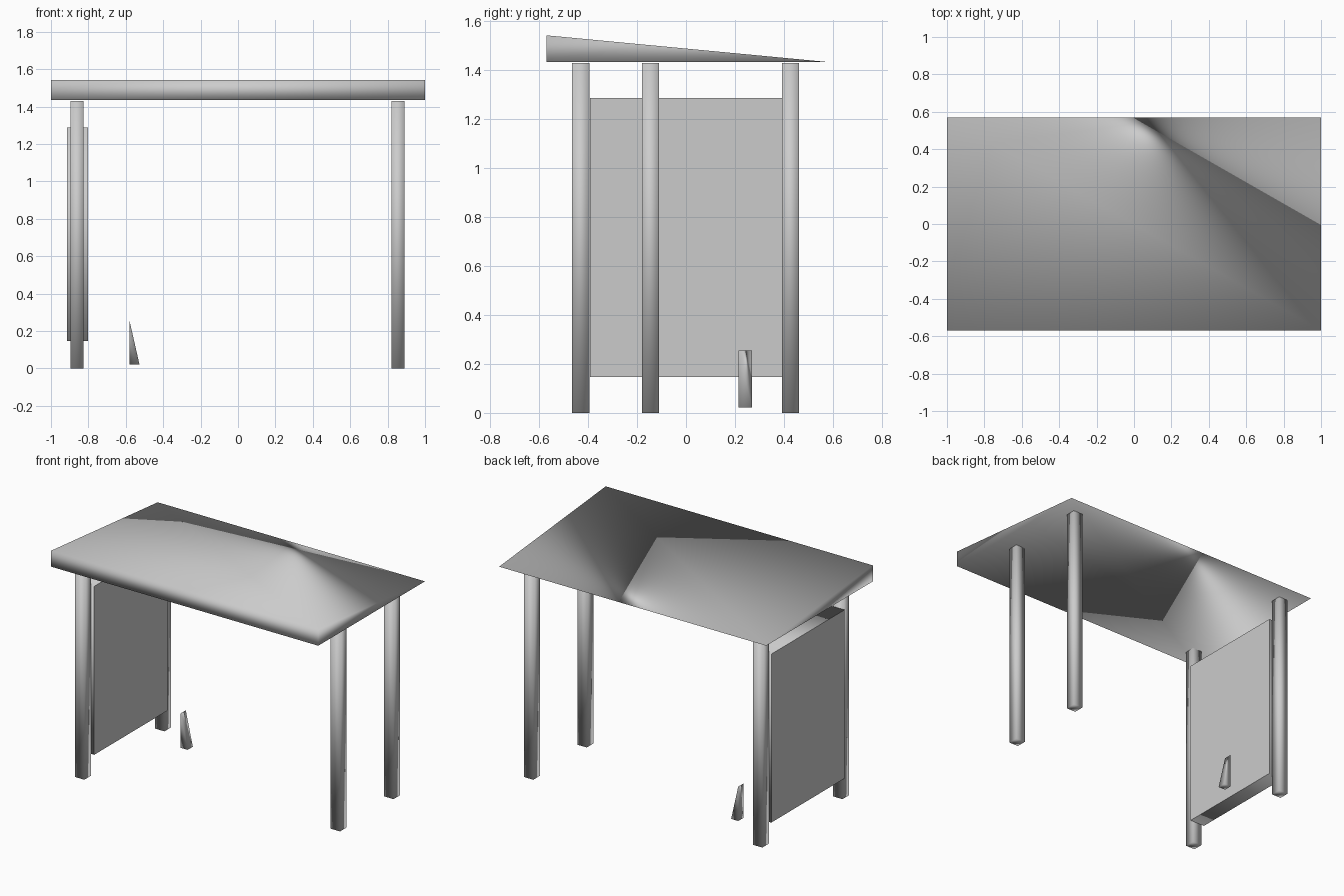
import bpy
import bmesh
from mathutils import Vector

cube = bpy.data.objects.get("Cube")
if cube:
    bpy.data.objects.remove(cube, do_unlink=True)

grey = bpy.data.materials.new("plain grey")
grey.use_nodes = True
colour = (0.6, 0.6, 0.6, 1)
grey.diffuse_color = colour
grey.node_tree.nodes["Principled BSDF"].inputs["Base Color"].default_value = colour


def finish(name, bm):
    bmesh.ops.recalc_face_normals(bm, faces=bm.faces)
    for face in bm.faces:
        face.smooth = True
    mesh = bpy.data.meshes.new(name)
    bm.to_mesh(mesh)
    bm.free()
    mesh.materials.append(grey)
    obj = bpy.data.objects.new(name, mesh)
    bpy.context.collection.objects.link(obj)
    return obj


def box(name, low, high):
    """Smooth-shaded block between two opposite corners."""
    low, high = Vector(low), Vector(high)
    bm = bmesh.new()
    bmesh.ops.create_cube(bm, size=1)
    bmesh.ops.scale(bm, vec=high - low, verts=bm.verts)
    bmesh.ops.translate(bm, vec=(low + high) / 2, verts=bm.verts)
    return finish(name, bm)


def wedge(name, profile, offset):
    """Triangular prism whose vertex normals average its triangles evenly."""
    bm = bmesh.new()
    near = [bm.verts.new(p) for p in profile]
    far = [bm.verts.new(Vector(p) + Vector(offset)) for p in profile]
    bm.faces.new(near)
    bm.faces.new(far)
    for a, b in ((1, 0), (1, 2), (0, 2)):
        bm.faces.new((near[a], far[a], far[b]))
        bm.faces.new((near[a], far[b], near[b]))
    bmesh.ops.recalc_face_normals(bm, faces=bm.faces)
    normals = [sum((f.normal for f in v.link_faces), Vector()).normalized()
               for v in bm.verts]
    obj = finish(name, bm)
    obj.data.normals_split_custom_set_from_vertices(normals)
    return obj


# Sloping roof, thick at the front and sharp at the back
wedge("roof", [(-1, 0.57, 1.435), (-1, -0.57, 1.435), (-1, -0.57, 1.543)], (2, 0, 0))

# Four square posts
half = 0.035
for name, x, y in (("front_right_post", -0.86, -0.43), ("back_right_post", -0.86, 0.427),
                   ("front_left_post", 0.855, -0.145), ("back_left_post", 0.855, 0.427)):
    box(name, (x - half, y - half, 0), (x + half, y + half, 1.43))

# Side panel: flat broad faces, smooth rim
panel = box("side_panel", (-0.913, -0.392, 0.147), (-0.802, 0.392, 1.287))
for face in panel.data.polygons:
    face.use_smooth = abs(face.normal.x) < 0.5

# Small floor wedge beside the panel
wedge("floor_wedge", [(-0.58, 0.215, 0.255), (-0.58, 0.215, 0.022),
                      (-0.527, 0.215, 0.022)], (0, 0.055, 0))
